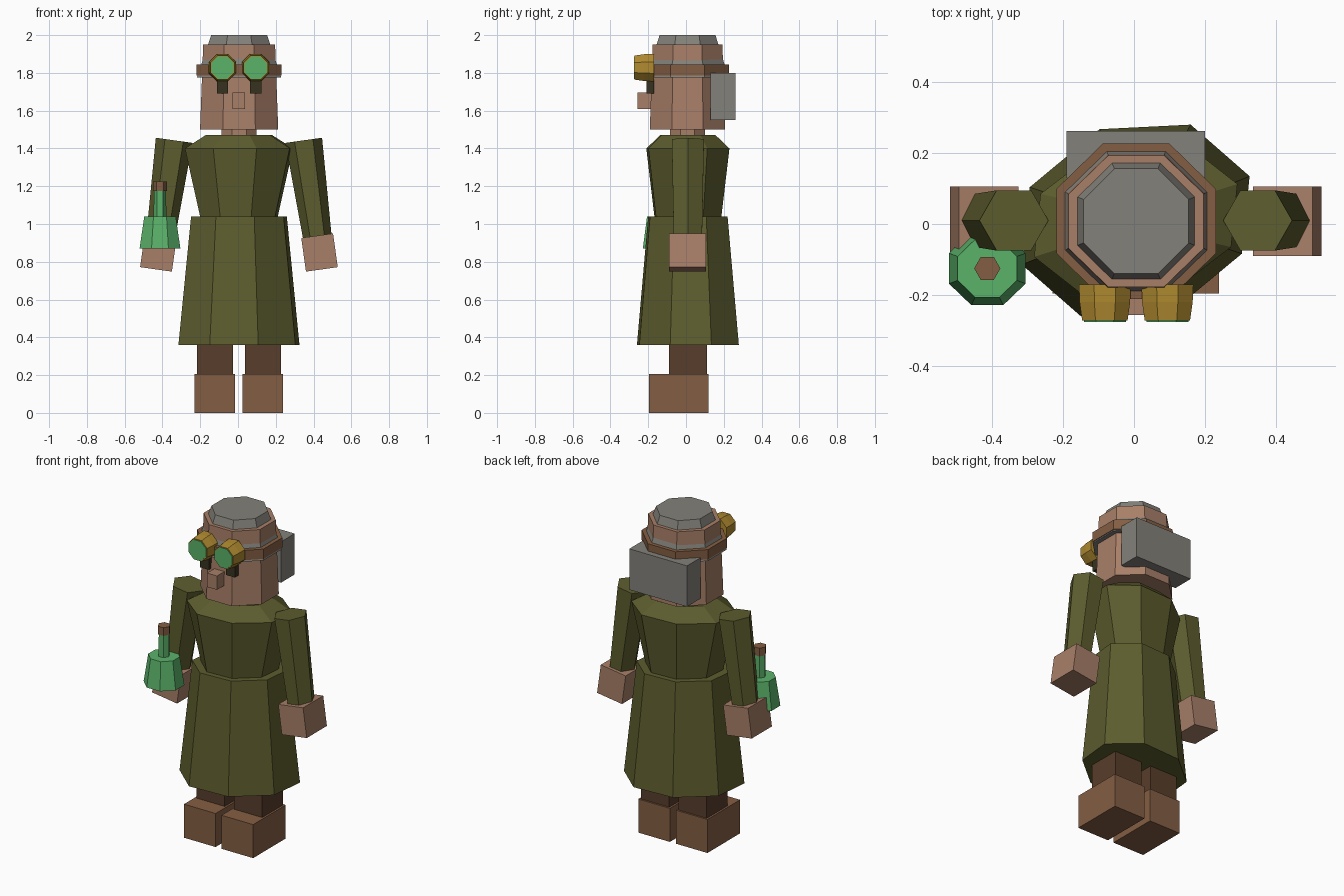
import bpy
import bmesh
from math import cos, sin, pi, radians
from mathutils import Matrix, Vector

cube = bpy.data.objects.get("Cube")
if cube:
    bpy.data.objects.remove(cube, do_unlink=True)


def material(name, hex_code):
    """Flat material from an sRGB hex string."""
    channels = [int(hex_code[i:i + 2], 16) / 255 for i in (0, 2, 4)]
    linear = [((c + 0.055) / 1.055) ** 2.4 if c > 0.04 else c / 12.92 for c in channels]
    mat = bpy.data.materials.new(name)
    mat.use_nodes = True
    color = (*linear, 1)
    mat.diffuse_color = color
    shader = mat.node_tree.nodes["Principled BSDF"]
    shader.inputs["Base Color"].default_value = color
    shader.inputs["Roughness"].default_value = 0.9
    return mat


OLIVE = material("olive cloth", "5d5d2f")
SKIN = material("skin", "a87f68")
LEATHER = material("brown leather", "845e43")
TROUSER = material("dark brown cloth", "583d2b")
GREY = material("grey hair", "83817a")
GOLD = material("gold metal", "b08a30")
GREEN = material("green glass", "5bb26a")
DARK = material("dark eye", "373220")


def finish(name, bm, mat, matrix=None):
    bmesh.ops.recalc_face_normals(bm, faces=bm.faces)
    if matrix is not None:
        bm.transform(matrix)
    mesh = bpy.data.meshes.new(name)
    bm.to_mesh(mesh)
    bm.free()
    mesh.materials.append(mat)
    obj = bpy.data.objects.new(name, mesh)
    bpy.context.collection.objects.link(obj)
    return obj


def loft(name, mat, rings, sides=8, phase=22.5, matrix=None):
    """Closed faceted solid through rings of (height, x radius, y radius)."""
    bm = bmesh.new()
    loops = []
    for z, rx, ry in rings:
        angles = [radians(phase) + 2 * pi * i / sides for i in range(sides)]
        loops.append([bm.verts.new((rx * cos(a), ry * sin(a), z)) for a in angles])
    for low, high in zip(loops, loops[1:]):
        for i in range(sides):
            j = (i + 1) % sides
            bm.faces.new((low[i], low[j], high[j], high[i]))
    bm.faces.new(loops[0][::-1])
    bm.faces.new(loops[-1])
    return finish(name, bm, mat, matrix)


def box(name, mat, low, high, matrix=None):
    low, high = Vector(low), Vector(high)
    bm = bmesh.new()
    bmesh.ops.create_cube(bm, size=1)
    bmesh.ops.scale(bm, vec=high - low, verts=bm.verts)
    bmesh.ops.translate(bm, vec=(low + high) / 2, verts=bm.verts)
    return finish(name, bm, mat, matrix)


# Coat: slightly skewed octagonal skirt and upper body
skew = Matrix(((1, 0.1, 0, 0.005), (0.05, 1, 0, 0.01), (0, 0, 1, 0), (0, 0, 0, 1)))
loft("coat_skirt", OLIVE, [(0.36, 0.335, 0.285), (1.04, 0.265, 0.222)], matrix=skew)
loft("coat_body", OLIVE, [(1.02, 0.21, 0.185), (1.4, 0.3, 0.232), (1.47, 0.185, 0.155)],
     matrix=skew)

# Legs, boots, arms and hands
for side, s in (("left", 1), ("right", -1)):
    shift = Matrix.Translation((0.005, 0, 0))
    leg = Matrix.Translation((s * 0.127 + 0.005, 0, 0))
    box(side + "_leg", TROUSER, (-0.095, -0.09, 0.2), (0.095, 0.11, 0.46), leg)
    box(side + "_boot", LEATHER, (-0.107, -0.195, 0), (0.107, 0.12, 0.205), leg)
    tilt = (shift @ Matrix.Translation((s * 0.343, 0.01, 1.443))
            @ Matrix.Rotation(radians(-8 * s), 4, 'Y'))
    loft(side + "_arm", OLIVE, [(-0.54, 0.075, 0.086), (0, 0.098, 0.098)],
         sides=6, phase=0, matrix=tilt)
    box(side + "_hand", SKIN, (-0.085, -0.1, -0.69), (0.085, 0.095, -0.51), tilt)

# Head
center = Matrix.Translation((0.006, 0.008, 0))
loft("neck", SKIN, [(1.44, 0.1, 0.1), (1.54, 0.1, 0.1)], matrix=center)
loft("head", SKIN, [(1.5, 0.224, 0.216), (1.95, 0.206, 0.2)], matrix=center)
loft("hair_cap", GREY, [(1.775, 0.242, 0.236), (2.0, 0.16, 0.16)], matrix=center)
loft("goggle_strap", LEATHER, [(1.785, 0.243, 0.237), (1.845, 0.243, 0.237)],
     matrix=center)
box("hair_back", GREY, (-0.19, 0.13, 1.55), (0.2, 0.262, 1.8))
box("nose", SKIN, (-0.03, -0.256, 1.61), (0.037, -0.18, 1.695))

# Eyes and goggles
for side, s in (("left", 1), ("right", -1)):
    x = s * 0.088 + 0.006
    box(side + "_eye", DARK, (x - 0.03, -0.208, 1.69), (x + 0.03, -0.17, 1.79))
    front = Matrix.Translation((x, -0.19, 1.828)) @ Matrix.Rotation(pi / 2, 4, 'X')
    loft(side + "_goggle_rim", GOLD, [(-0.02, 0.079, 0.079), (0.03, 0.077, 0.077),
                                      (0.082, 0.069, 0.069)], matrix=front)
    loft(side + "_goggle_lens", GREEN, [(0.08, 0.064, 0.064), (0.086, 0.064, 0.064)],
         matrix=front)

# Bottle held in the right hand
spot = Matrix.Translation((-0.413, -0.125, 0))
loft("bottle_body", GREEN, [(0.87, 0.117, 0.112), (1.04, 0.09, 0.088)], matrix=spot)
loft("bottle_neck", GREEN, [(1.03, 0.034, 0.034), (1.18, 0.032, 0.032)],
     sides=6, phase=0, matrix=spot)
loft("bottle_cork", LEATHER, [(1.175, 0.037, 0.037), (1.225, 0.037, 0.037)],
     sides=6, phase=0, matrix=spot)
